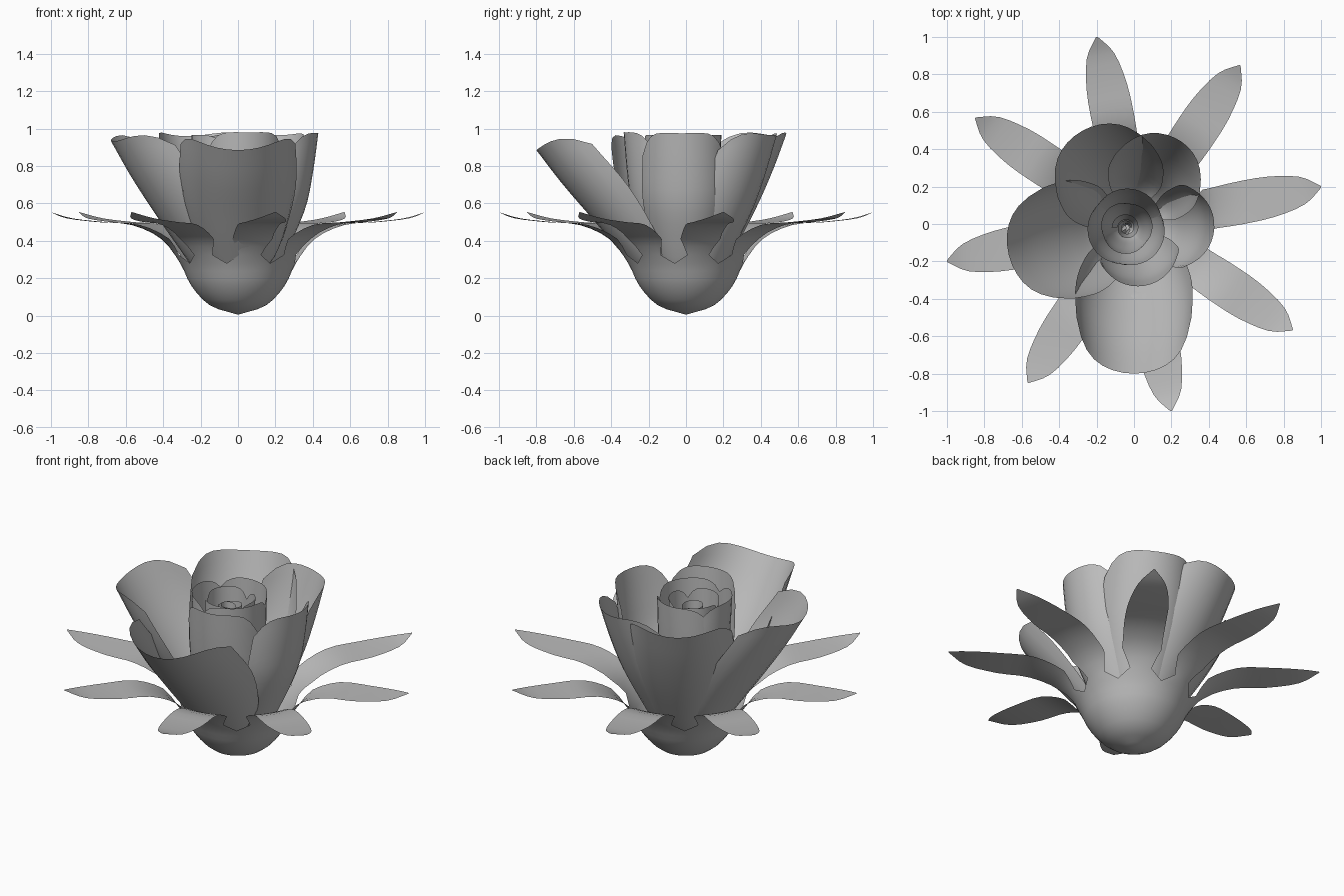
import bpy
import bmesh
import math
from mathutils import Vector

cube = bpy.data.objects.get("Cube")
if cube:
    bpy.data.objects.remove(cube, do_unlink=True)

grey = bpy.data.materials.new("soft grey")
grey.use_nodes = True
grey.diffuse_color = (0.5, 0.5, 0.5, 1)
grey.node_tree.nodes["Principled BSDF"].inputs["Base Color"].default_value = (0.5, 0.5, 0.5, 1)


def sample(points, t):
    """Smooth curve through evenly spaced control values, t in 0..1."""
    pts = [Vector(p) for p in points]
    s = min(max(t, 0), 1) * (len(pts) - 1)
    i = min(int(s), len(pts) - 2)
    f = s - i
    b, c = pts[i], pts[i + 1]
    a = pts[i - 1] if i else 2 * b - c
    d = pts[i + 2] if i + 2 < len(pts) else 2 * c - b
    return b + 0.5 * f * (c - a + f * (2 * a - 5 * b + 4 * c - d + f * (3 * (b - c) + d - a)))


def add_sheet(bm, func, rows, cols, turn=0):
    """Grid surface from func(t, u), turned about z."""
    ca, sa = math.cos(turn), math.sin(turn)
    grid = []
    for i in range(rows + 1):
        row = []
        for j in range(cols + 1):
            x, y, z = func(i / rows, 2 * j / cols - 1)
            row.append(bm.verts.new((x * ca - y * sa, x * sa + y * ca, z)))
        grid.append(row)
    for low, high in zip(grid, grid[1:]):
        for j in range(cols):
            bm.faces.new((low[j], low[j + 1], high[j + 1], high[j]))


def finish(name, bm):
    bmesh.ops.remove_doubles(bm, verts=bm.verts, dist=0.0005)
    mesh = bpy.data.meshes.new(name)
    bm.to_mesh(mesh)
    bm.free()
    mesh.materials.append(grey)
    mesh.shade_smooth()
    obj = bpy.data.objects.new(name, mesh)
    bpy.context.collection.objects.link(obj)
    return obj


# Calyx: a round cup splitting into eight sepals; values are radius, height, half width
SEPAL = [(0, 0.005, 1), (0.15, 0.055, 1), (0.25, 0.16, 1), (0.31, 0.28, 0.13),
         (0.41, 0.41, 0.11), (0.57, 0.485, 0.115), (0.75, 0.5, 0.11),
         (0.92, 0.52, 0.075), (1.02, 0.553, 0.004)]


def sepal(t, u):
    r, z, w = sample(SEPAL, t)
    limit = math.pi / 8
    half = limit if t <= 0.375 else min(limit, w / r)
    return r * math.cos(u * half), r * math.sin(u * half), z


bm = bmesh.new()
for k in range(8):
    add_sheet(bm, sepal, 24, 6, math.radians(11.25 + 45 * k))
finish("calyx", bm)

# Petals: a curved centreline with an arched cross section
UPRIGHT = [0.1, 0.45, 0.68, 0.87, 0.95, 1]
LEANING = [0.06, 0.27, 0.45, 0.64, 0.83, 1]
HEIGHT = [0.1, 0.22, 0.4, 0.6, 0.8, 1]
WIDTH = [0.15, 0.6, 0.86, 1, 1, 0.95]


def petal(name, angle, radius, top, half, lean, arch, centre=(0, 0)):
    line = [(radius * (a + (b - a) * lean), h * top, half * w)
            for a, b, h, w in zip(UPRIGHT, LEANING, HEIGHT, WIDTH)]
    arc = math.radians(arch)

    def shape(t, u):
        t *= 1 - 0.14 * abs(u) ** 5
        r, z, w = sample(line, t)
        step = sample(line, t + 0.01) - sample(line, t - 0.01)
        length = math.hypot(step.x, step.y)
        depth = w * (1 - math.cos(u * arc)) / math.sin(arc)
        side = w * math.sin(u * arc) / math.sin(arc)
        return r - depth * step.y / length, side, z + depth * step.x / length

    bm = bmesh.new()
    add_sheet(bm, shape, 16, 14, math.radians(angle))
    obj = finish(name, bm)
    obj.location = (centre[0], centre[1], 0)


# Outer whorl, opening widest at the front and the right side
petal("front_petal", -90, 0.8, 0.885, 0.31, 1, 80)
petal("right_petal", 194, 0.69, 0.93, 0.31, 0.9, 72)
petal("back_right_petal", 119, 0.57, 0.96, 0.29, 0.8, 70)
petal("back_left_petal", 65, 0.51, 0.965, 0.25, 0.6, 70)
petal("left_petal", -3, 0.43, 0.975, 0.22, 0.1, 65)
petal("inner_front_petal", -80, 0.335, 0.98, 0.21, 0, 65)

# Bud: two tight rings of overlapping petals
BUD = (-0.04, -0.02)
for k in range(3):
    petal(f"bud_outer_petal_{k + 1}", 80 + 120 * k, 0.21, 0.965, 0.19, 0, 78, BUD)
    petal(f"bud_inner_petal_{k + 1}", 20 + 120 * k, 0.14, 0.94, 0.125, 0, 78, BUD)


# Rolled core at the heart of the bud
def core(t, u):
    a = 3 * math.pi * (u + 1) / 2
    r = (0.03 + 0.025 * (u + 1)) * (0.6 + 0.4 * t)
    return BUD[0] + r * math.cos(a), BUD[1] + r * math.sin(a), 0.4 + 0.5 * t - 0.03 * u * u


bm = bmesh.new()
add_sheet(bm, core, 6, 36)
finish("bud_core", bm)
